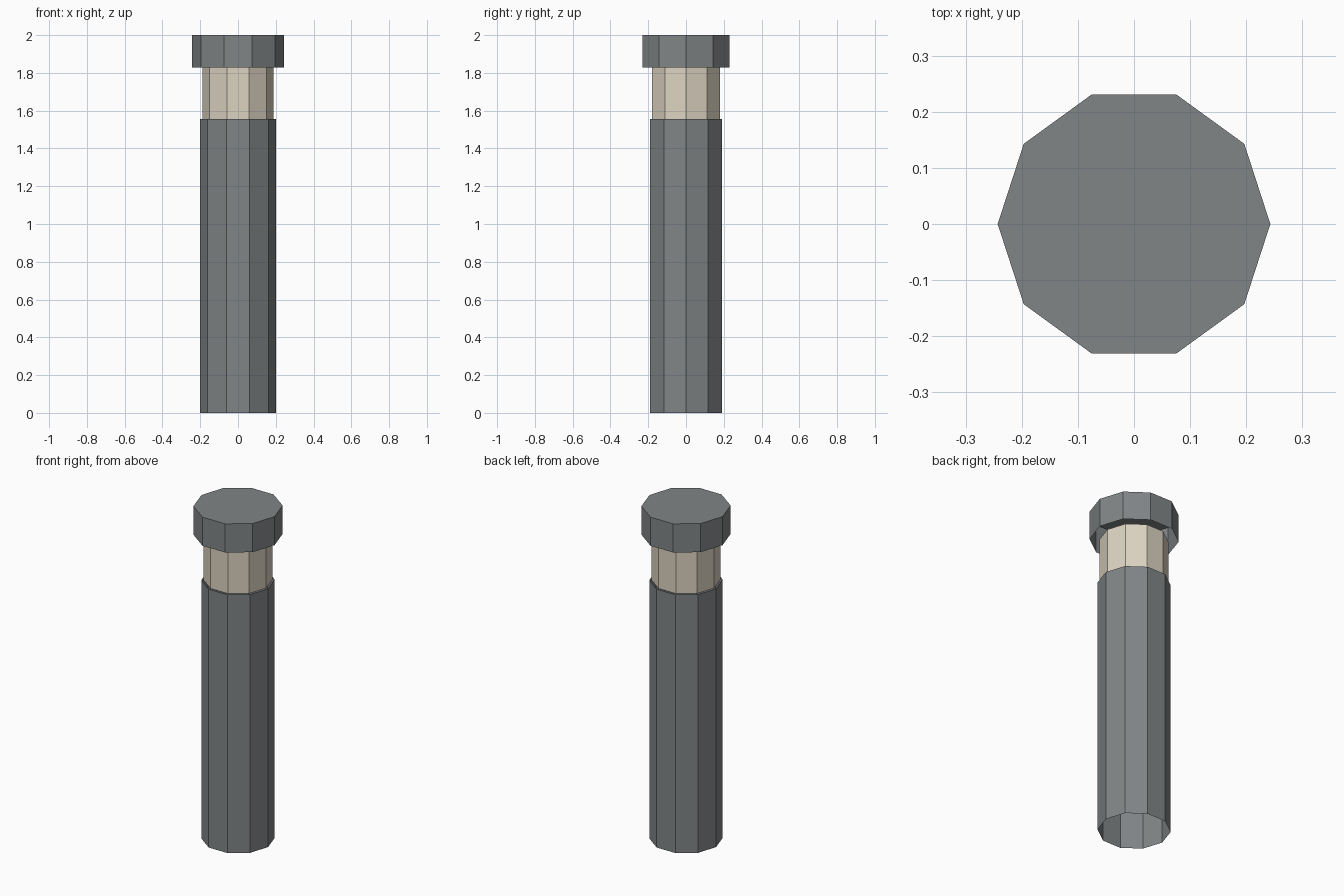
import bpy
import bmesh

SIDES = 10

default_cube = bpy.data.objects.get("Cube")
if default_cube:
    bpy.data.objects.remove(default_cube, do_unlink=True)


def make_material(name, rgb):
    mat = bpy.data.materials.new(name)
    mat.use_nodes = True
    colour = (*rgb, 1.0)
    mat.diffuse_color = colour
    mat.node_tree.nodes["Principled BSDF"].inputs["Base Color"].default_value = colour
    return mat


def make_tube(name, radius, bottom, top, mat, closed_top=False):
    """Ten-sided flat-faced shell, open below, with a corner on +x."""
    bm = bmesh.new()
    bmesh.ops.create_circle(bm, segments=SIDES, radius=radius)
    # Turn the ring so that corners lie on the x axis
    first = max(bm.verts, key=lambda v: v.co.x)
    turn = first.co.xy.angle_signed((1, 0))
    for v in bm.verts:
        v.co.xy = v.co.xy.copy()
    for i, v in enumerate(sorted(bm.verts, key=lambda v: v.index)):
        v.co.z = bottom
    wall = bmesh.ops.extrude_edge_only(bm, edges=bm.edges[:])
    rim = [g for g in wall["geom"] if isinstance(g, bmesh.types.BMVert)]
    for v in rim:
        v.co.z = top
    if closed_top:
        rim_edges = [e for e in bm.edges if all(v in rim for v in e.verts)]
        bmesh.ops.contextual_create(bm, geom=rim_edges)
    bmesh.ops.recalc_face_normals(bm, faces=bm.faces[:])
    # Make sure the wall faces outwards
    side = max(bm.faces, key=lambda f: f.calc_center_median().x)
    if side.normal.x < 0:
        bmesh.ops.reverse_faces(bm, faces=bm.faces[:])
    from_x = -turn if abs(turn) > 0.01 else 0.0
    if from_x:
        import mathutils
        rot = mathutils.Matrix.Rotation(-from_x, 3, "Z")
        bmesh.ops.rotate(bm, verts=bm.verts[:], cent=(0, 0, 0), matrix=rot)
    mesh = bpy.data.meshes.new(name)
    bm.to_mesh(mesh)
    bm.free()
    mesh.materials.append(mat)
    obj = bpy.data.objects.new(name, mesh)
    bpy.context.collection.objects.link(obj)
    return obj


grey = make_material("slate_grey", (0.22, 0.235, 0.24))
cream = make_material("cream", (0.72, 0.65, 0.53))

# Long post, pale neck and wide cap
make_tube("post", 0.20, 0.0, 1.555, grey)
make_tube("neck", 0.188, 1.555, 1.828, cream)
make_tube("cap", 0.243, 1.828, 2.0, grey, closed_top=True)
